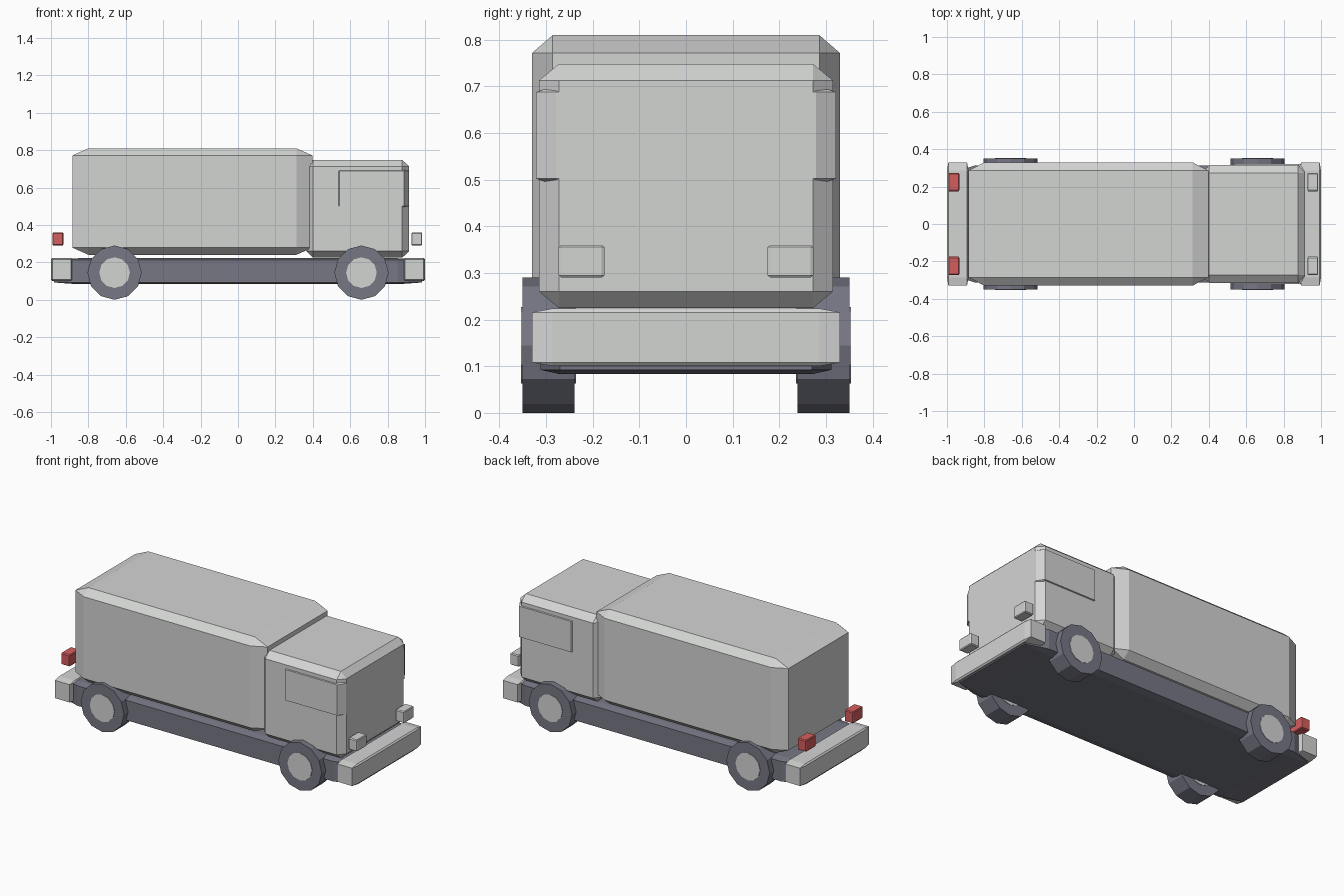
import bpy
import bmesh
from math import pi
from mathutils import Matrix, Vector

cube = bpy.data.objects.get("Cube")
if cube:
    bpy.data.objects.remove(cube, do_unlink=True)


def material(name, rgb):
    mat = bpy.data.materials.new(name)
    mat.use_nodes = True
    colour = (*rgb, 1)
    mat.diffuse_color = colour
    mat.node_tree.nodes["Principled BSDF"].inputs["Base Color"].default_value = colour
    return mat


LIGHT = material("light_grey", (0.65, 0.66, 0.65))
DARK = material("slate_grey", (0.18, 0.185, 0.23))
RED = material("tail_red", (0.66, 0.11, 0.11))


def finish(bm, name, mat):
    mesh = bpy.data.meshes.new(name)
    bm.to_mesh(bm and mesh)
    bm.free()
    mesh.materials.append(mat)
    obj = bpy.data.objects.new(name, mesh)
    bpy.context.collection.objects.link(obj)
    return obj


def chamfered_box(name, mat, x, y, z):
    """Unit cube with chamfered edges, stretched to the given ranges."""
    bm = bmesh.new()
    bmesh.ops.create_cube(bm, size=1)
    bmesh.ops.bevel(bm, geom=bm.edges[:], offset=0.067, segments=1,
                    affect='EDGES', profile=0.5)
    spans = (x, y, z)
    size = [b - a for a, b in spans]
    centre = Vector([(a + b) / 2 for a, b in spans])
    bm.transform(Matrix.Translation(centre) @ Matrix.Diagonal((*size, 1)))
    return finish(bm, name, mat)


def disc(name, mat, x, y, z, radius, width):
    """Twelve-sided drum lying along y, with a corner at the top."""
    bm = bmesh.new()
    bmesh.ops.create_cone(bm, cap_ends=True, segments=12, radius1=radius,
                          radius2=radius, depth=width)
    bm.transform(Matrix.Translation((x, y, z)) @ Matrix.Rotation(pi / 2, 4, 'X'))
    return finish(bm, name, mat)


# Main bodies
chamfered_box("cargo_body", LIGHT, (-0.885, 0.398), (-0.33, 0.33), (0.24, 0.81))
chamfered_box("cab", LIGHT, (0.365, 0.915), (-0.315, 0.315), (0.225, 0.748))
chamfered_box("cab_windows", LIGHT, (0.515, 0.915), (-0.322, 0.322), (0.488, 0.702))
chamfered_box("chassis", DARK, (-0.985, 0.985), (-0.312, 0.312), (0.083, 0.222))

# Bumpers
chamfered_box("front_bumper", LIGHT, (0.885, 1.0), (-0.33, 0.33), (0.1, 0.224))
chamfered_box("rear_bumper", LIGHT, (-1.0, -0.885), (-0.33, 0.33), (0.1, 0.224))

# Lamps and wheels on both sides
for side, s in (("left", 1), ("right", -1)):
    across = tuple(sorted((s * 0.175, s * 0.273)))
    chamfered_box(f"headlight_{side}", LIGHT, (0.927, 0.985), across, (0.29, 0.36))
    chamfered_box(f"tail_light_{side}", RED, (-0.992, -0.934), across, (0.29, 0.36))
    for end, x in (("front", 0.66), ("rear", -0.66)):
        disc(f"{end}_wheel_{side}", DARK, x, s * 0.295, 0.145, 0.145, 0.112)
        disc(f"{end}_hub_{side}", LIGHT, x, s * 0.295, 0.145, 0.082, 0.118)
